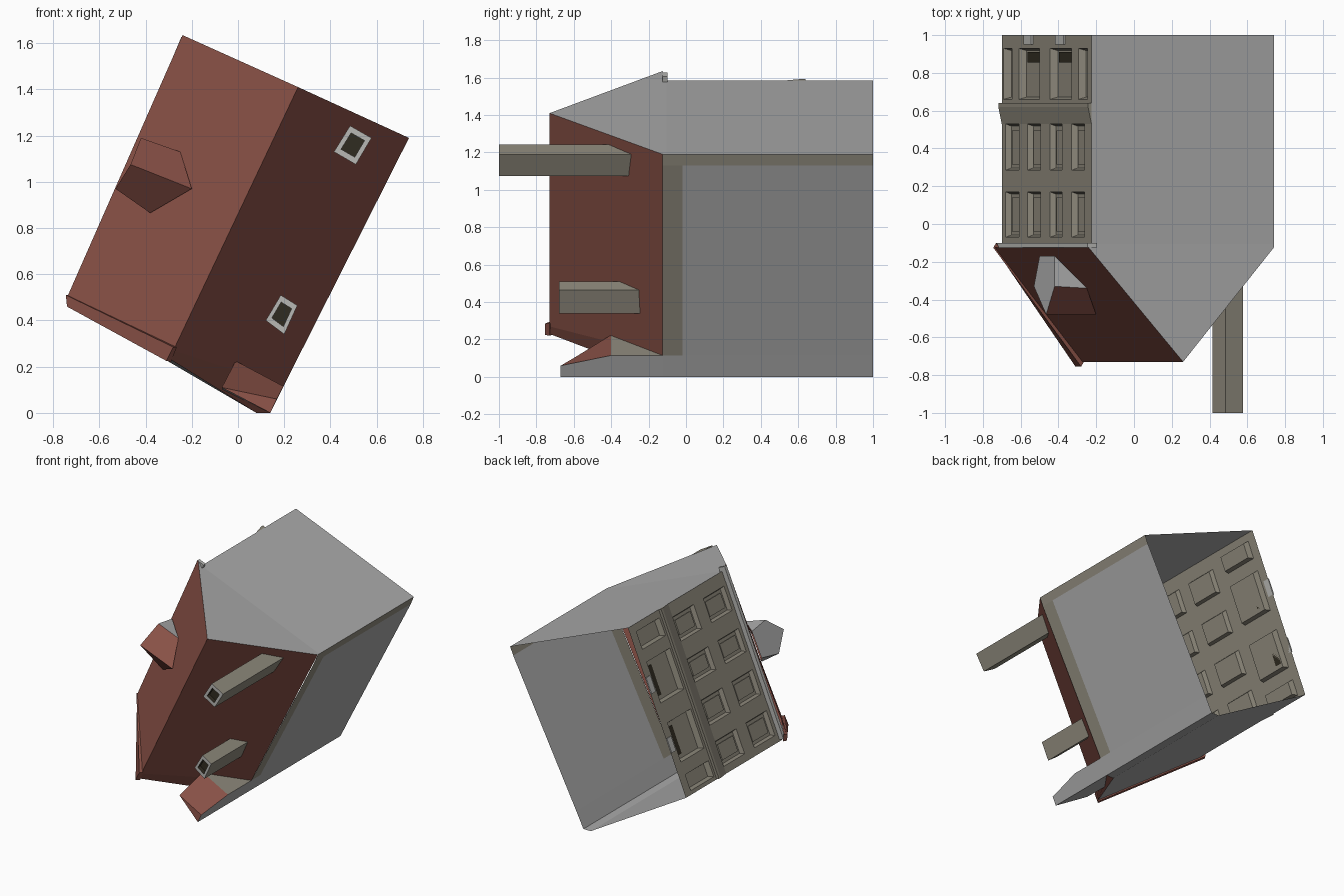
import bpy, bmesh
from mathutils import Vector

if "Cube" in bpy.data.objects:
    bpy.data.objects.remove(bpy.data.objects["Cube"])

def material(name, rgb):
    m = bpy.data.materials.new(name)
    m.diffuse_color = (*rgb, 1)
    m.use_nodes = True
    m.node_tree.nodes["Principled BSDF"].inputs["Base Color"].default_value = m.diffuse_color
    return m

GREY = material("render grey", (0.40, 0.40, 0.40))
RED = material("roof tile red", (0.25, 0.082, 0.062))
TAUPE = material("stone taupe", (0.27, 0.25, 0.20))
DARK = material("dark opening", (0.03, 0.025, 0.015))
PALE = material("pale trim", (0.48, 0.48, 0.46))
MIDDLE = Vector((0, 0.25, 0.8))

def build(name, faces, mat, solid=False, centre=MIDDLE):
    """Object from a list of faces, each a list of points; sheets face away from centre."""
    bm = bmesh.new()
    for pts in faces:
        bm.faces.new([bm.verts.new(p) for p in pts])
    bmesh.ops.remove_doubles(bm, verts=bm.verts, dist=0.0005)
    if solid:
        bmesh.ops.recalc_face_normals(bm, faces=bm.faces)
    else:
        for f in bm.faces:
            f.normal_update()
            if f.normal.dot(f.calc_center_median() - centre) < 0:
                f.normal_flip()
    me = bpy.data.meshes.new(name)
    bm.to_mesh(me)
    bm.free()
    me.materials.append(mat)
    ob = bpy.data.objects.new(name, me)
    bpy.context.collection.objects.link(ob)
    return ob

def loft(a, b, caps=True):
    """Faces of a prism between two matching rings."""
    n = len(a)
    f = [[a[i], a[(i + 1) % n], b[(i + 1) % n], b[i]] for i in range(n)]
    return f + ([a, b] if caps else [])

def wall(p, q, y0, y1):
    """Upright quad over the plan line p-q (x, z)."""
    return [(p[0], y0, p[1]), (q[0], y0, q[1]), (q[0], y1, q[1]), (p[0], y1, p[1])]

# House plan corners (x, z); the house lies on its back, its up direction is -y
EAVE, RIDGE, GROUND = -0.125, -0.73, 1.0
corner_r0, corner_r1 = (0.14, 0.0), (0.197, 0.115)
corner_r2, corner_r3 = (0.715, 1.13), (0.74, 1.19)
fac_a, fac_b = (-0.70, 0.455), (-0.225, 1.585)
ridge_a, ridge_b = Vector((-0.28, RIDGE, 0.27)), Vector((0.26, RIDGE, 1.41))

# Plain walls
build("rear_wall", [wall(corner_r1, corner_r2, -0.02, GROUND),
                    wall(corner_r0, corner_r1, EAVE, GROUND)], GREY)
build("rear_wall_band", [wall(corner_r1, corner_r2, EAVE, -0.02)], TAUPE)
build("corner_strip", [wall(corner_r2, corner_r3, EAVE, GROUND)], TAUPE)
build("upper_gable_wall", [wall(fac_b, corner_r3, -0.105, GROUND),
      [(-0.24, EAVE, 1.635), (-0.225, -0.105, 1.585), (0.74, -0.105, 1.19),
       (0.74, EAVE, 1.19), ridge_b]], GREY)
build("lower_gable_wall", [wall(fac_a, (0.08, 0.0), EAVE, GROUND), wall((0.08, 0.0), corner_r0, EAVE, GROUND),
      [(fac_a[0], EAVE, fac_a[1]), (0.08, EAVE, 0), (-0.29, RIDGE, 0.23)]], GREY)

# Main roof slopes
build("front_roof", [[(-0.74, EAVE, 0.50), (-0.24, EAVE, 1.635), ridge_b, ridge_a]], RED)
build("rear_roof", [[ridge_a, ridge_b, (0.74, EAVE, 1.19), (0.197, EAVE, 0.115)],
                    [ridge_a, (0.197, EAVE, 0.115), (0.14, EAVE, 0.0), (0.08, EAVE, 0.0),
                     (-0.29, RIDGE, 0.23)]], RED)

# Raised tile verge on the lower gable
low = [(-0.745, -0.125, 0.51), (-0.73, -0.10, 0.51), (-0.725, -0.10, 0.46), (-0.74, -0.125, 0.46)]
top = [(-0.28, -0.755, 0.285), (-0.265, -0.73, 0.285), (-0.29, -0.73, 0.22), (-0.31, -0.755, 0.225)]
build("gable_verge", loft(low, top), RED, True)

# Facade frame: s along the wall, d outwards
A = Vector((fac_a[0], 0, fac_a[1]))
AB = Vector((fac_b[0], 0, fac_b[1])) - A
LEN = AB.length
ALONG = AB.normalized()
OUT = Vector((-ALONG.z, 0, ALONG.x))

def F(s, y, d=0.0):
    return A + ALONG * s + OUT * d + Vector((0, y, 0))

def sheet(s0, s1, y0, y1, d=0.0):
    return [F(s0, y0, d), F(s1, y0, d), F(s1, y1, d), F(s0, y1, d)]

def fbox(s0, s1, y0, y1, d0, d1):
    return loft(sheet(s0, s1, y0, y1, d0), sheet(s0, s1, y0, y1, d1))

def band(y0, y1, spans, w0, w1, depth):
    """Wall storey with recessed openings, given as spans in x."""
    out, s_prev = [], 0.0
    for x0, x1 in spans:
        s0, s1 = [(x - A.x) / ALONG.x for x in (x0, x1)]
        out += [sheet(s_prev, s0, y0, y1), sheet(s0, s1, y0, w0), sheet(s0, s1, w1, y1)]
        ring = sheet(s0, s1, w0, w1)
        back = sheet(s0 + 0.012, s1 - 0.012, w0 + 0.012, w1 - 0.012, -depth)
        out += loft(ring, back, False) + [back]
        s_prev = s1
    return out + [sheet(s_prev, LEN, y0, y1)]

cols = [(-0.68, -0.61), (-0.565, -0.495), (-0.445, -0.38), (-0.33, -0.262)]
shop = [(-0.69, -0.645), (-0.61, -0.50), (-0.445, -0.33), (-0.295, -0.245)]
storeys = (band(EAVE, 0.22, cols, -0.07, 0.17, 0.03) + band(0.22, 0.58, cols, 0.285, 0.53, 0.03)
           + band(0.58, GROUND, shop, 0.66, 0.93, 0.04))
build("facade", storeys, TAUPE, centre=MIDDLE - OUT * 0.3)

# Inner sashes of the upper windows
sashes = []
for x0, x1 in cols:
    s0, s1 = [(x - A.x) / ALONG.x for x in (x0, x1)]
    for y in (-0.07, 0.285):
        sashes += fbox(s0 + 0.035, s1 - 0.035, y + 0.03, y + 0.21, -0.03, -0.022)
build("window_sashes", sashes, TAUPE, True)

# Shop details: dark lower panes, pale steps, sloped fascia
panes, steps = [], []
for x0, x1 in shop[1:3]:
    s0, s1 = [(x - A.x) / ALONG.x for x in (x0, x1)]
    panes += fbox(s0 + 0.04, s1 - 0.04, 0.855, 0.91, -0.04, -0.034)
    steps += fbox(s0 + 0.09, s1 - 0.09, 0.95, 1.0, 0.0, 0.01)
build("shop_panes", panes, DARK, True)
build("shop_steps", steps, PALE, True)
prof = [(0.53, 0.0), (0.62, 0.02), (0.64, 0.02), (0.64, 0.0)]
build("shop_fascia", loft([F(0.0, y, d) for y, d in prof],
                          [F(LEN, y, d) for y, d in prof]), TAUPE, True)

# Eaves gutter along the facade
build("eaves_gutter", fbox(0.01, LEN + 0.03, -0.125, -0.10, -0.02, 0.035), PALE, True)

# Front dormer: pale face, two-slope roof running back into the main roof
peak, back = (-0.465, -0.48, 1.075), (-0.20, -0.48, 0.97)
eave_u, back_u = (-0.42, -0.33, 1.19), (-0.25, -0.34, 1.13)
eave_l, back_l = (-0.53, -0.33, 0.97), (-0.38, -0.34, 0.865)
dm = Vector((-0.37, -0.25, 1.03))
build("dormer_roof", [[peak, back, back_u, eave_u], [peak, back, back_l, eave_l]], RED, centre=dm)
foot_u, foot_l = (-0.42, -0.17, 1.165), (-0.50, -0.17, 0.99)
build("dormer_face", [[eave_l, peak, eave_u, foot_u, foot_l]], GREY, centre=dm)
build("dormer_cheeks", [[eave_u, back_u, foot_u], [eave_l, back_l, foot_l]], GREY, centre=dm)

# Half dormer over the rear wall at the lower corner
r_eave, r_back = (0.197, -0.40, 0.115), (-0.01, -0.40, 0.225)
tip, tip_low, tip_back = (0.168, -0.67, 0.06), (0.14, -0.67, 0.0), (-0.07, -0.585, 0.11)
hm = Vector((0.05, -0.2, 0.08))
build("half_dormer_roof", [[r_eave, r_back, tip_back, tip], [tip, tip_back, tip_low]], RED, centre=hm)
build("half_dormer_cheek", [[r_eave, r_back, (0.197, EAVE, 0.115)]], TAUPE, centre=hm)
build("half_dormer_front", [[(0.14, EAVE, 0.0), tip_low, tip, r_eave, (0.197, EAVE, 0.115)]],
      GREY, centre=hm)
build("half_dormer_end", [[(0.14, EAVE, 0.0), tip_low, tip_back, (-0.06, EAVE, 0.09)]], GREY, centre=hm)

# Chimneys on the rear slope, hollow at the top with a pale rim
def roof_y(x, z):
    v = (x - ridge_a.x) * 0.904 - (z - ridge_a.z) * 0.428
    return RIDGE + 0.605 * v / 0.528

def chimney(name, plan, y_top):
    cx, cz = sum(p[0] for p in plan) / 4, sum(p[1] for p in plan) / 4
    def ring(k, y):
        return [(cx + (x - cx) * k, y, cz + (z - cz) * k) for x, z in plan]
    base = [(x, roof_y(x, z) + 0.03, z) for x, z in plan]
    build(name, loft(base, ring(1, y_top), False), TAUPE, True)
    build(name + "_rim", loft(ring(1, y_top), ring(0.62, y_top), False), PALE,
          centre=Vector((cx, 0, cz)))
    build(name + "_flue", loft(ring(0.62, y_top), ring(0.62, y_top + 0.03), False)
          + [ring(0.62, y_top + 0.03)], DARK, centre=Vector((cx, 0.5, cz)))

chimney("tall_chimney", [(0.415, 1.13), (0.485, 1.243), (0.578, 1.19), (0.51, 1.075)], -1.0)
chimney("short_chimney", [(0.12, 0.40), (0.185, 0.51), (0.257, 0.465), (0.20, 0.34)], -0.68)
